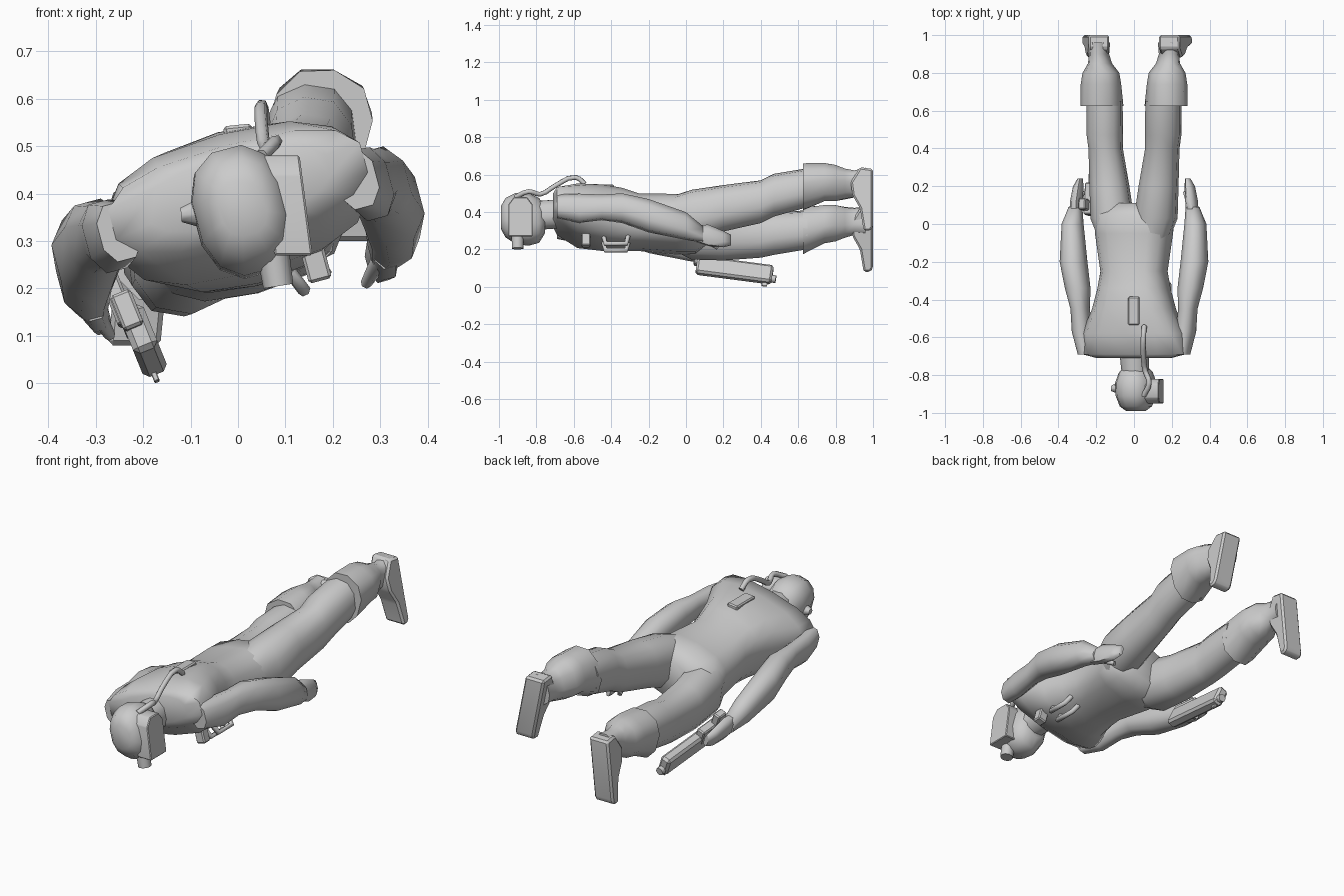
import bpy, bmesh
from math import sin, cos, pi, radians, copysign
from mathutils import Matrix, Vector

default = bpy.data.objects.get("Cube")
if default:
    bpy.data.objects.remove(default, do_unlink=True)

ROLL = radians(15)  # the whole body is rolled, left side higher


def finish(name, bm, angle=60):
    """Turn a bmesh into a smooth-shaded object with sharp edges kept."""
    bmesh.ops.recalc_face_normals(bm, faces=bm.faces)
    mesh = bpy.data.meshes.new(name)
    bm.to_mesh(mesh)
    bm.free()
    obj = bpy.data.objects.new(name, mesh)
    bpy.context.collection.objects.link(obj)
    bpy.ops.object.select_all(action="DESELECT")
    obj.select_set(True)
    bpy.context.view_layer.objects.active = obj
    bpy.ops.object.shade_smooth_by_angle(angle=radians(angle))
    return obj


def loft(name, rings, sides=10, roll=ROLL, power=0.85):
    """Skin rounded cross-sections given as (y, x, z, half_width, half_height)."""
    bm = bmesh.new()
    loops = []
    for y, x, z, width, height in rings:
        loop = []
        for i in range(sides):
            a = 2 * pi * (i + 0.5) / sides
            u = width * copysign(abs(cos(a)) ** power, cos(a))
            v = height * copysign(abs(sin(a)) ** power, sin(a))
            loop.append(bm.verts.new((x + u * cos(roll) - v * sin(roll), y,
                                      z + u * sin(roll) + v * cos(roll))))
        loops.append(loop)
    for first, second in zip(loops, loops[1:]):
        for i in range(sides):
            j = (i + 1) % sides
            bm.faces.new((first[i], first[j], second[j], second[i]))
    bm.faces.new(loops[0])
    bm.faces.new(loops[-1])
    return finish(name, bm)


def plate(name, outline, x_start, x_end, splay=0.0, bevel=0.01):
    """Extrude a (y, z) outline across x, leaning it sideways by splay."""
    bm = bmesh.new()
    top = max(z for y, z in outline)
    verts = [bm.verts.new((x_start + splay * (top - z), y, z)) for y, z in outline]
    face = bm.faces.new(verts)
    extruded = bmesh.ops.extrude_face_region(bm, geom=[face])["geom"]
    moved = [v for v in extruded if isinstance(v, bmesh.types.BMVert)]
    bmesh.ops.translate(bm, verts=moved, vec=(x_end - x_start, 0, 0))
    bmesh.ops.recalc_face_normals(bm, faces=bm.faces)
    bmesh.ops.bevel(bm, geom=bm.edges[:], offset=bevel, segments=1, affect="EDGES")
    return finish(name, bm, 30)


def box(name, center, size, turn, bevel=0.006):
    bm = bmesh.new()
    bmesh.ops.create_cube(bm, size=1)
    bmesh.ops.scale(bm, vec=size, verts=bm.verts)
    bmesh.ops.bevel(bm, geom=bm.edges[:], offset=bevel, segments=1, affect="EDGES")
    bmesh.ops.transform(bm, matrix=Matrix.Translation(center) @ turn, verts=bm.verts)
    return finish(name, bm, 30)


def tube(name, start, end, r_start, r_end, sides=10):
    start, end = Vector(start), Vector(end)
    axis = end - start
    bm = bmesh.new()
    bmesh.ops.create_cone(bm, cap_ends=True, segments=sides, radius1=r_start,
                          radius2=r_end, depth=axis.length)
    turn = axis.to_track_quat("Z", "Y").to_matrix().to_4x4()
    bmesh.ops.transform(bm, matrix=Matrix.Translation((start + end) / 2) @ turn,
                        verts=bm.verts)
    return finish(name, bm)


def hose(name, points, radius, handle="AUTO"):
    curve = bpy.data.curves.new(name, "CURVE")
    curve.dimensions = "3D"
    curve.bevel_depth = radius
    curve.bevel_resolution = 1
    curve.use_fill_caps = True
    curve.resolution_u = 3
    spline = curve.splines.new("BEZIER")
    spline.bezier_points.add(len(points) - 1)
    for knot, point in zip(spline.bezier_points, points):
        knot.co = point
        knot.handle_left_type = knot.handle_right_type = handle
    obj = bpy.data.objects.new(name, curve)
    bpy.context.collection.objects.link(obj)
    return obj


rolled = Matrix.Rotation(-ROLL, 4, "Y")

# Torso and neck
loft("torso", [
    (-.71, 0, .41, .20, .07), (-.69, 0, .405, .28, .10),
    (-.58, 0, .38, .28, .15), (-.45, 0, .37, .22, .165),
    (-.34, 0, .36, .19, .16), (-.25, 0, .345, .175, .145),
    (-.05, 0, .335, .205, .15), (.05, .005, .335, .21, .15),
    (.11, .005, .33, .11, .10)], sides=14, power=.75)
loft("neck", [(-.82, .01, .38, .07, .08), (-.68, 0, .39, .075, .08)])

# Head with its side unit, breathing filter and ear knob
loft("head", [
    (-.99, .01, .37, .05, .06), (-.965, .01, .37, .082, .105),
    (-.91, .01, .365, .102, .138), (-.84, .01, .36, .105, .14),
    (-.785, .01, .355, .085, .12), (-.755, .01, .355, .06, .07)], sides=12)
plate("side_unit", [(-.95, .27), (-.82, .27), (-.82, .44), (-.85, .48),
                    (-.92, .48), (-.95, .44)], .05, .13, splay=.13, bevel=.004)
tube("breathing_filter", (.07, -.90, .30), (.085, -.90, .205), .035, .032)
tube("ear_knob", (-.07, -.87, .36), (-.12, -.87, .355), .035, .015, 8)

# Air hose running from the head to the back pad
hose("air_hose", [(.05, -.91, .48), (.08, -.84, .51), (.06, -.78, .495),
                  (.05, -.70, .54), (.05, -.59, .585), (.055, -.54, .55)], .014)
box("back_pad", (.0, -.46, .53), (.06, .15, .03), Matrix.Rotation(-.1, 4, "Y"))

# Chest pouch and grab loops
box("chest_pouch", (.165, -.535, .25), (.05, .05, .07), rolled)
for label, x, z in (("lower", .14, .195), ("upper", .185, .23)):
    hose(label + "_grab_loop", [(x - .03, -.44, z + .04), (x, -.43, z), (x, -.32, z),
                                (x - .03, -.31, z + .04)], .014, "VECTOR")

# Arms and hands: one set of sections, mirrored and lowered on the right
arm = [(-.69, .25, .43, .045, .065), (-.57, .275, .42, .05, .08),
       (-.45, .285, .425, .048, .07), (-.34, .298, .42, .065, .08),
       (-.20, .32, .38, .07, .09), (0, .325, .325, .055, .075),
       (.09, .31, .28, .035, .045)]
hand = [(.05, .31, .285, .03, .045), (.12, .305, .275, .03, .06),
        (.20, .295, .255, .025, .045), (.24, .285, .25, .012, .03)]
for label, side, drop in (("left", 1, 0), ("right", -1, .11)):
    for part, rings in (("arm", arm), ("hand", hand)):
        loft(f"{label}_{part}", [(y, side * x, z - drop, w, h)
                                 for y, x, z, w, h in rings], sides=8)
    tip = Vector((side * .27, .17, .21 - drop))
    tube(label + "_thumb", (side * .30, .09, .26 - drop), tip, .02, .012, 6)

# Legs: shared widths, each with its own height along the leg
thigh = [(-.12, .09, .08, .10), (.03, .115, .115, .14), (.2, .13, .105, .125),
         (.40, .15, .09, .115), (.47, .155, .095, .115), (.65, .155, .095, .105)]
boot = [(.625, .17, .11, .13), (.74, .175, .105, .105), (.80, .175, .095, .10),
        (.85, .18, .06, .085), (.90, .185, .05, .075), (.96, .185, .055, .08)]
sole = [(.88, .56), (.93, .64), (1.0, .63), (1.0, .32), (.985, .30),
        (.95, .30), (.93, .42), (.89, .49)]
heights = {
    "left": (1, (.37, .38, .42, .455, .49, .53),
             (.535, .56, .555, .55, .55, .56), 0),
    "right": (-1, (.32, .285, .265, .27, .285, .305),
              (.30, .335, .34, .345, .35, .35), .22),
}
for label, (side, thigh_z, boot_z, drop) in heights.items():
    for part, rings, levels, roll in (("thigh", thigh, thigh_z, ROLL / 2),
                                      ("boot", boot, boot_z, -side * ROLL)):
        loft(f"{label}_{part}", [(y, side * x, z, w, h) for (y, x, w, h), z
                                 in zip(rings, levels)], roll=roll)
    plate(label + "_foot", [(y, z - drop) for y, z in sole],
          side * .13, side * .24, splay=.2 if side > 0 else -.1)

# Sidearm held beside the right thigh
aim = Matrix.Rotation(radians(-22), 4, "Y") @ Matrix.Rotation(radians(-8), 4, "X")
box("gun_body", (-.2, .26, .09), (.055, .41, .10), aim, .012)
box("gun_receiver", (-.23, .13, .145), (.045, .17, .08), aim)
box("gun_grip", (-.255, .10, .18), (.04, .06, .12), aim)
tube("gun_barrel", (-.185, .42, .05), (-.18, .48, .04), .022, .02, 8)
box("gun_sight", (-.175, .42, .015), (.012, .03, .025), aim, .002)
